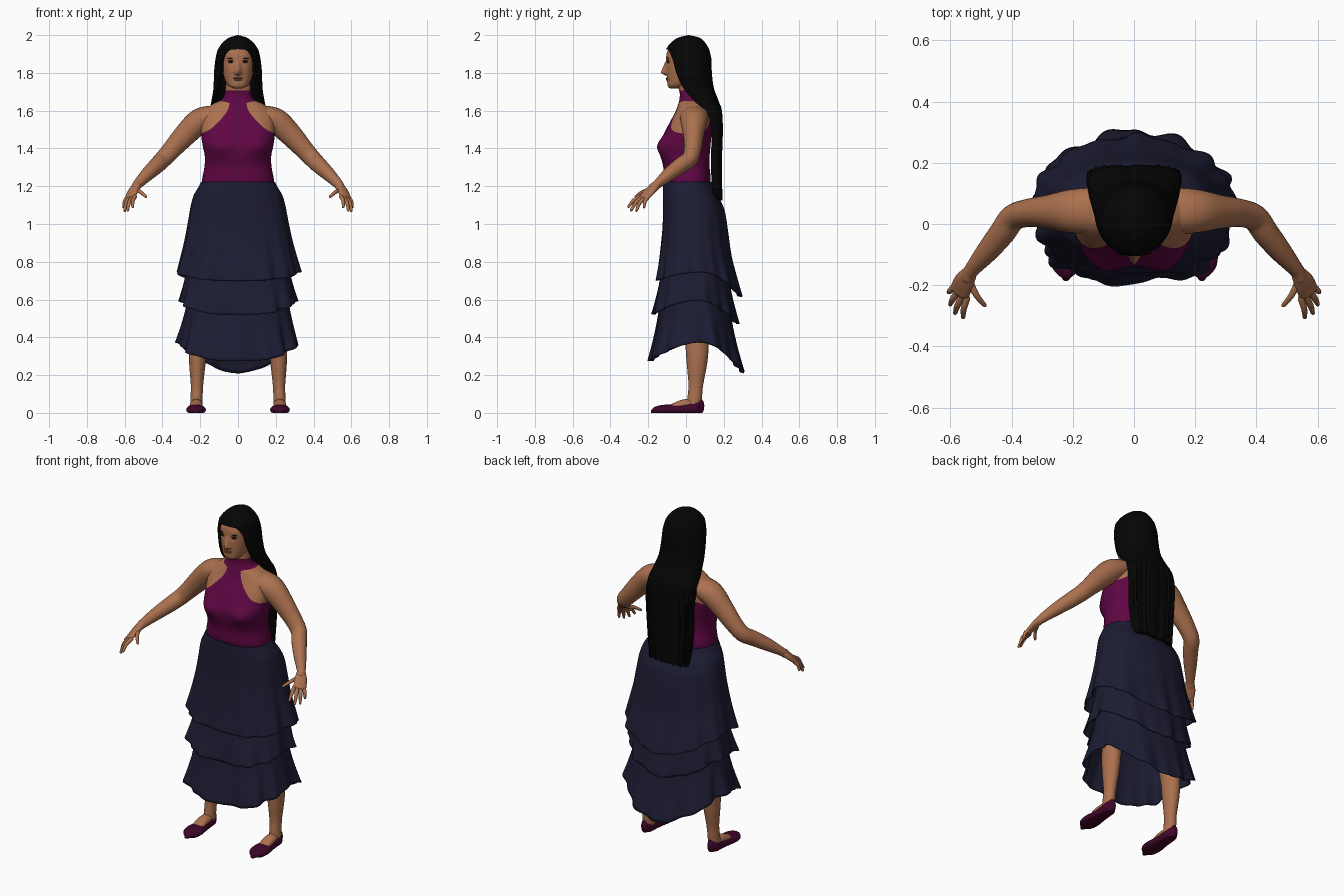
import bpy
import bmesh
from math import sin, cos, pi, exp, sqrt
from mathutils import Vector, Matrix

cube = bpy.data.objects.get("Cube")
if cube:
    bpy.data.objects.remove(cube)


def material(name, r, g, b):
    m = bpy.data.materials.new(name)
    m.use_nodes = True
    m.diffuse_color = (r, g, b, 1)
    node = m.node_tree.nodes["Principled BSDF"]
    node.inputs["Base Color"].default_value = (r, g, b, 1)
    node.inputs["Roughness"].default_value = 0.8
    return m


SKIN = material("warm_skin", .41, .165, .078)
TOP = material("plum_fabric", .115, .002, .056)
NAVY = material("navy_fabric", .012, .012, .034)
HAIR = material("black_hair", .0015, .0015, .0015)
SHOE = material("dark_plum_shoe", .05, .002, .022)
LIPS = material("lips", .28, .09, .055)
EYE = material("eye_white", .22, .16, .13)


def finish(name, bm, mats):
    bmesh.ops.recalc_face_normals(bm, faces=bm.faces)
    mesh = bpy.data.meshes.new(name)
    bm.to_mesh(mesh)
    bm.free()
    for m in mats:
        mesh.materials.append(m)
    mesh.shade_smooth()
    mesh.set_sharp_from_angle(angle=0.9)
    obj = bpy.data.objects.new(name, mesh)
    bpy.context.collection.objects.link(obj)
    return obj


def spline(rows, steps):
    """Smooth rows of numbers through every given row."""
    out = []
    for i in range(len(rows) - 1):
        a, b, c, d = (rows[max(i - 1, 0)], rows[i], rows[i + 1],
                      rows[min(i + 2, len(rows) - 1)])
        for k in range(steps):
            t = k / steps
            out.append([q + t * ((r - p) / 2 + t * ((2 * p - 5 * q + 4 * r - s) / 2
                       + t * (3 * q - p - 3 * r + s) / 2))
                       for p, q, r, s in zip(a, b, c, d)])
    return out + [list(rows[-1])]


def table(points, x):
    for (a, u), (b, v) in zip(points, points[1:]):
        if a <= x <= b:
            return u + (v - u) * (x - a) / (b - a)
    return points[0][1]


def loft(name, rings, mats, caps=True, cuts=(), rule=None):
    bm = bmesh.new()
    loops = [[bm.verts.new(p) for p in ring] for ring in rings]
    for low, high in zip(loops, loops[1:]):
        for i in range(len(low)):
            j = (i + 1) % len(low)
            bm.faces.new((low[i], low[j], high[j], high[i]))
    if caps:
        bm.faces.new(loops[0])
        bm.faces.new(loops[-1])
    for point, normal in cuts:
        bmesh.ops.bisect_plane(bm, geom=bm.verts[:] + bm.edges[:] + bm.faces[:],
                               dist=1e-5, plane_co=point, plane_no=normal)
    if rule:
        for f in bm.faces:
            f.material_index = rule(f.calc_center_median())
    return finish(name, bm, mats)


def power(v, e):
    return (1 if v > 0 else -1) * abs(v) ** e


def oval(a, rx, yf, yb, p=2.0):
    """Point on a rounded outline; angle 0 is the back, pi the front."""
    return (rx * power(sin(a), 2 / p),
            (yf + yb) / 2 + (yb - yf) / 2 * power(cos(a), 2 / p))


def turn(n):
    return [2 * pi * i / n for i in range(n)]


def tube(name, rows, mat, wide, floor=False):
    """Limb along a path of (x, y, z, half width, half depth), on both sides."""
    rows = spline(rows, 5)
    pts = [Vector(r[:3]) for r in rows]
    rings = []
    for i, r in enumerate(rows):
        t = (pts[min(i + 1, len(pts) - 1)] - pts[max(i - 1, 0)]).normalized()
        u = (Vector(wide) - t * t.dot(Vector(wide))).normalized()
        v = t.cross(u)
        ends = [(0, 1)]
        dome = [(k, sqrt(1 - k * k)) for k in (.4, .75, .97)]
        if i == 0:
            ends = [(-k, s) for k, s in reversed(dome)] + ends
        if i == len(rows) - 1:
            ends += dome
        for k, s in ends:
            c = pts[i] + t * k * min(r[3], r[4])
            rings.append([c + u * cos(a) * r[3] * s + v * sin(a) * r[4] * s
                          for a in turn(24)])
    for label, side in (("left", 1), ("right", -1)):
        loft(label + "_" + name,
             [[(p.x * side, p.y, max(p.z, 0) if floor else p.z) for p in ring]
              for ring in rings], [mat])


def blob(name, loc, scale, mat):
    bm = bmesh.new()
    bmesh.ops.create_uvsphere(bm, u_segments=20, v_segments=12, radius=1,
                              matrix=Matrix.Translation(loc) @ Matrix.Diagonal((*scale, 1)))
    finish(name, bm, [mat])


# Torso with halter top: rows of height, half width, front, back
torso = [(1.17, .18, -.1, .11), (1.23, .19, -.115, .13), (1.3, .178, -.12, .125),
         (1.36, .176, -.133, .125), (1.42, .188, -.135, .13), (1.48, .196, -.115, .135),
         (1.54, .198, -.085, .135), (1.59, .185, -.058, .128), (1.632, .14, -.042, .115),
         (1.658, .088, -.035, .085), (1.69, .071, -.033, .062), (1.725, .066, -.04, .055),
         (1.77, .06, -.04, .05)]
armhole = spline([(1.47, .22), (1.5, .15), (1.545, .1), (1.59, .062), (1.625, .048),
                  (1.645, .058), (1.665, .2)], 3)
COLLAR = 1.708


def torso_point(a, z, rx, yf, yb):
    x, y = oval(a, rx, yf, yb, 2.4)
    if cos(a) < 0:
        y -= .03 * exp(-((abs(x) - .11) / .065) ** 2 - ((z - 1.41) / .055) ** 2)
    return x, y, z


def is_top(c):
    if c.z > COLLAR:
        return 0
    return 1 if c.z < 1.47 or c.z > 1.665 or abs(c.x) < table(armhole, c.z) else 0


edges = [((0, 0, COLLAR), (0, 0, 1))]
for (z, x), (z2, x2) in zip(armhole, armhole[1:]):
    edges += [((s * x, 0, z), (z2 - z, 0, s * (x - x2))) for s in (1, -1)]
loft("torso_and_halter_top",
     [[torso_point(a, *r) for a in turn(120)] for r in spline(torso, 6)],
     [SKIN, TOP], cuts=edges, rule=is_top)

# Head with a modelled nose and eye sockets
head = [(1.718, .026, -.085, -.04), (1.732, .05, -.097, 0), (1.76, .068, -.1, .05),
        (1.8, .079, -.103, .08), (1.85, .086, -.105, .1), (1.9, .084, -.103, .1),
        (1.94, .066, -.084, .08), (1.97, .03, -.045, .04)]


def head_point(a, z, rx, yf, yb):
    x, y = oval(a, rx, yf, yb, 2.2)
    if cos(a) < 0:
        ramp = max(0, min((1.868 - z) / .065, (z - 1.784) / .014, 1))
        y -= .03 * ramp * exp(-(x / (.009 + .008 * ramp)) ** 2)
        y += .006 * exp(-((abs(x) - .036) / .016) ** 2 - ((z - 1.857) / .012) ** 2)
    return x, y, z


loft("head", [[head_point(a, *r) for a in turn(128)] for r in spline(head, 8)], [SKIN])
for label, s in (("left", 1), ("right", -1)):
    blob(label + "_eye", (s * .037, -.091, 1.857), (.015, .008, .006), EYE)
    blob(label + "_iris", (s * .037, -.0965, 1.857), (.006, .004, .006), HAIR)
    blob(label + "_eyelash", (s * .037, -.094, 1.863), (.018, .007, .0025), HAIR)
    blob(label + "_eyebrow", (s * .038, -.095, 1.877), (.021, .006, .0025), HAIR)
blob("upper_lip", (0, -.098, 1.772), (.026, .009, .005), LIPS)
blob("lower_lip", (0, -.097, 1.764), (.022, .01, .006), LIPS)

# Long hair: height, half width, front, back, wrap (share of half turn), squareness
hair = [(2, .002, .012, .016, 1, 2), (1.985, .05, -.045, .075, 1, 2),
        (1.955, .086, -.085, .105, 1, 2), (1.927, .105, -.104, .121, 1, 2),
        (1.919, .109, -.106, .124, .84, 2), (1.87, .12, -.106, .135, .75, 2),
        (1.8, .127, -.09, .137, .73, 2), (1.72, .13, -.06, .147, .68, 2.2),
        (1.65, .141, 0, .172, .62, 2.6), (1.6, .15, .055, .188, .57, 3),
        (1.5, .155, .1, .192, .52, 3.5), (1.3, .148, .1, .186, .52, 3.5),
        (1.135, .13, .12, .19, .52, 3.5)]


def hair_ring(z, rx, yf, yb, wrap, p):
    loose = max(0, min(1, (1.8 - z) * 3))
    arc = [min(wrap, 1) * pi * (i / 45 - 1) for i in range(91)]
    ring = []
    for layer, sweep in ((0, arc), (1, arc[::-1])):
        d = min(.022, rx * .6) * layer
        for a in sweep:
            x, y = oval(a, rx - d, yf + d, yb - d, p)
            wave = .0025 * loose * (sin(23 * a) + sin(41 * a + 1)) * (1 - layer)
            tip = .012 * sin(37 * a) * max(0, 1.3 - z) * 6
            ring.append((x, y + wave, z - .012 * layer * (z > 1.93) + tip))
    return ring


loft("long_hair", [hair_ring(*r) for r in spline(hair, 6)], [HAIR])


# Tiered skirt, squarer in front than behind: rows of drop share, half width, front, back
def tier(name, top, front, side, back, rows, phase, flare):
    rings = []
    for t, rx, yf, yb in spline(rows, 7):
        ring = []
        for a in turn(200):
            c = cos(a)
            hem = side + ((back - side) * c ** 2 if c > 0 else (front - side) * abs(c) ** 1.3)
            x, y = oval(a, rx, yf, yb, 2.4 - .6 * c * t)
            fold = 1 + flare * t ** 2 * (sin(9 * a + phase) + .7 * sin(16 * a + 2 * phase))
            mid = (yf + yb) / 2
            ring.append((x * fold, mid + (y - mid) * fold, top + (hem - top) * t))
        rings.append(ring)
    obj = loft(name, rings, [NAVY], caps=False)
    shell = obj.modifiers.new("cloth_thickness", "SOLIDIFY")
    shell.thickness = .006
    shell.offset = 0


tier("skirt_upper_tier", 1.222, .7, .745, .615,
     [(0, .192, -.118, .136), (.07, .21, -.119, .15), (.15, .232, -.119, .176),
      (.26, .247, -.119, .203), (.45, .263, -.121, .22), (.64, .28, -.13, .235),
      (.82, .3, -.141, .26), (1, .321, -.157, .288)], .6, .03)
tier("skirt_middle_tier", .82, .52, .595, .47,
     [(0, .26, -.12, .21), (.5, .28, -.143, .235), (1, .305, -.174, .272)], 2, .035)
tier("skirt_lower_tier", .68, .275, .372, .21,
     [(0, .25, -.125, .21), (.5, .277, -.15, .248), (1, .314, -.188, .305)], 3.4, .038)

# Arms
tube("arm", [(.12, .045, 1.58, .075, .05), (.2, .042, 1.547, .072, .066),
             (.275, .04, 1.477, .056, .061), (.345, .036, 1.4, .046, .051),
             (.395, .02, 1.345, .043, .046), (.43, -.028, 1.31, .042, .043),
             (.48, -.09, 1.263, .036, .036), (.53, -.15, 1.212, .024, .026),
             (.545, -.172, 1.193, .026, .022)], SKIN, (0, 1, 0))

# Hands
across = (.7, .7, -.1)
tube("palm", [(.535, -.158, 1.205, .024, .021), (.555, -.19, 1.175, .035, .018),
              (.57, -.222, 1.143, .036, .014)], SKIN, across)
fingers = {"index_finger": ((.546, -.243, 1.145), (.558, -.304, 1.092)),
           "middle_finger": ((.562, -.236, 1.138), (.584, -.29, 1.073)),
           "ring_finger": ((.577, -.223, 1.135), (.6, -.262, 1.071)),
           "little_finger": ((.587, -.205, 1.137), (.605, -.222, 1.09)),
           "thumb": ((.535, -.19, 1.18), (.488, -.265, 1.145))}
for name, (root, tip) in fingers.items():
    root, tip = Vector(root), Vector(tip)
    bend = root.lerp(tip, .5) + Vector((.004, -.004, .006))
    tube(name, [(*root, .011, .011), (*bend, .01, .01), (*tip, .007, .007)], SKIN, across)

# Legs and insteps
tube("leg", [(.13, .05, .95, .1, .1), (.18, .05, .6, .065, .065),
             (.21, .058, .38, .049, .062), (.215, .058, .27, .044, .055),
             (.217, .052, .15, .033, .039), (.219, .047, .09, .032, .038),
             (.22, .042, .045, .033, .038)], SKIN, (1, 0, 0))
tube("instep", [(.22, .045, .045, .026, .024), (.221, -.01, .046, .033, .026),
                (.222, -.075, .028, .035, .018)], SKIN, (1, 0, 0))

# Flat shoes: rows of length position, half width, height
shoe = [(.075, .022, .074), (.06, .034, .074), (.025, .038, .058), (-.03, .042, .048),
        (-.09, .052, .045), (-.135, .048, .04), (-.16, .032, .032), (-.172, .014, .02)]
tube("shoe", [(.222, y, h / 2 - .006, w, h / 2 + .006) for y, w, h in shoe],
     SHOE, (1, 0, 0), floor=True)
